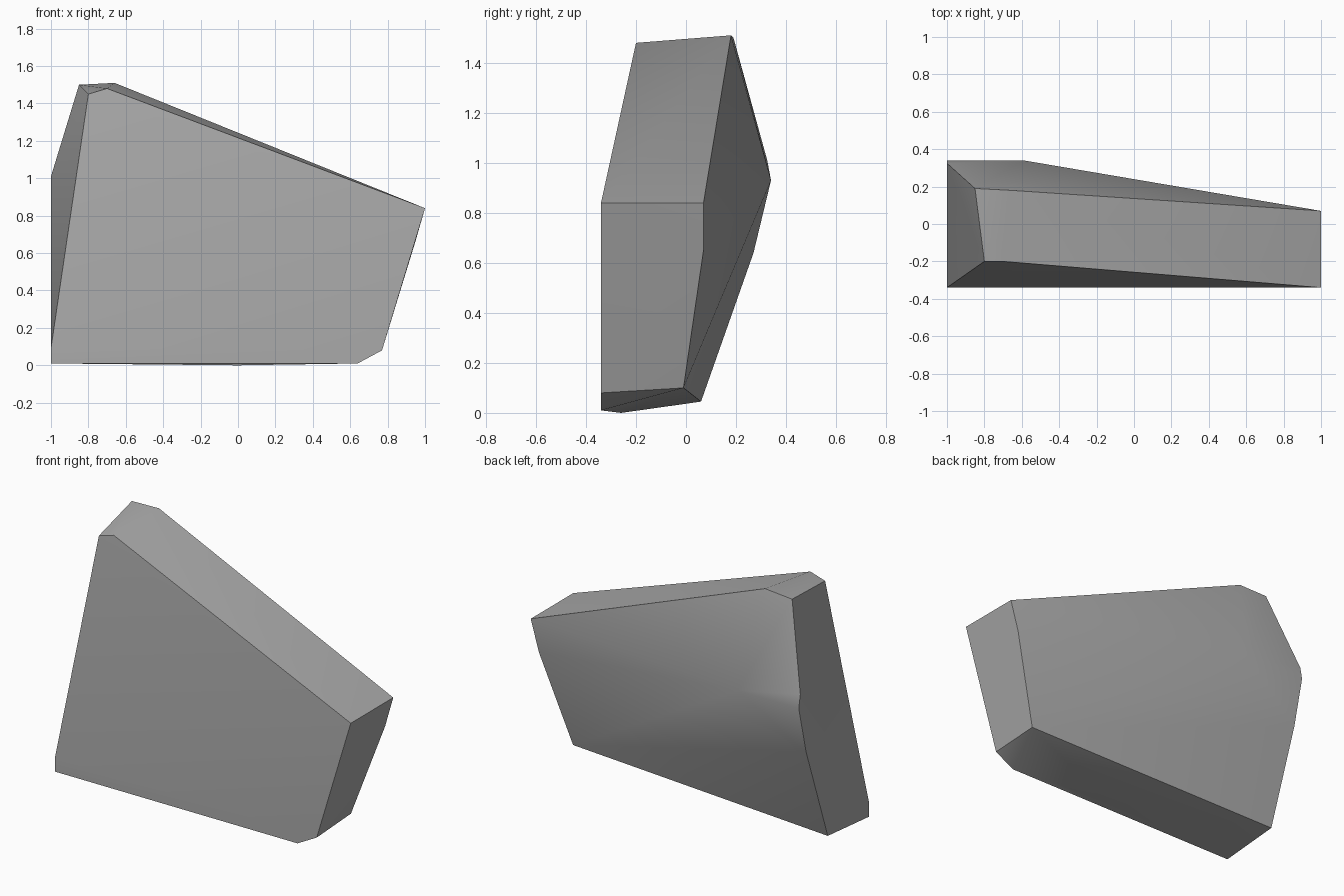
import bpy
import bmesh
from math import radians

cube = bpy.data.objects.get("Cube")
if cube:
    bpy.data.objects.remove(cube, do_unlink=True)

# Single stone colour
stone = bpy.data.materials.new("stone grey")
stone.use_nodes = True
grey = (0.4, 0.4, 0.4, 1)
stone.diffuse_color = grey
stone.node_tree.nodes["Principled BSDF"].inputs["Base Color"].default_value = grey

FRONT = -0.34
corners = [
    # front face, around its outline
    (-1, FRONT, 0.01), (-1, FRONT, 0.09), (-0.8, -0.2, 1.45), (-0.7, -0.2, 1.48),
    (1, FRONT, 0.84), (0.77, FRONT, 0.08), (0.64, FRONT, 0.01),
    # top ridge at the back
    (-0.85, 0.19, 1.5), (-0.66, 0.18, 1.51), (1, 0.07, 0.84),
    # bulge of the back
    (-1, 0.325, 1.01), (-1, 0.34, 0.93), (-0.59, 0.34, 0.93), (-1, 0.27, 0.64),
    # right end and underside
    (0.945, 0.07, 0.65), (0.77, -0.01, 0.1), (-1, 0.06, 0.045), (0, -0.26, 0),
]

# Boulder: the chipped block spanned by its corners
bm = bmesh.new()
for corner in corners:
    bm.verts.new(corner)
hull = bmesh.ops.convex_hull(bm, input=bm.verts)
loose = [v for v in bm.verts if not v.link_faces]
bmesh.ops.delete(bm, geom=loose, context="VERTS")
bmesh.ops.recalc_face_normals(bm, faces=bm.faces)
mesh = bpy.data.meshes.new("boulder")
bm.to_mesh(mesh)
bm.free()
mesh.materials.append(stone)

boulder = bpy.data.objects.new("boulder", mesh)
bpy.context.collection.objects.link(boulder)
bpy.ops.object.select_all(action="DESELECT")
boulder.select_set(True)
bpy.context.view_layer.objects.active = boulder
bpy.ops.object.shade_smooth_by_angle(angle=radians(42))
